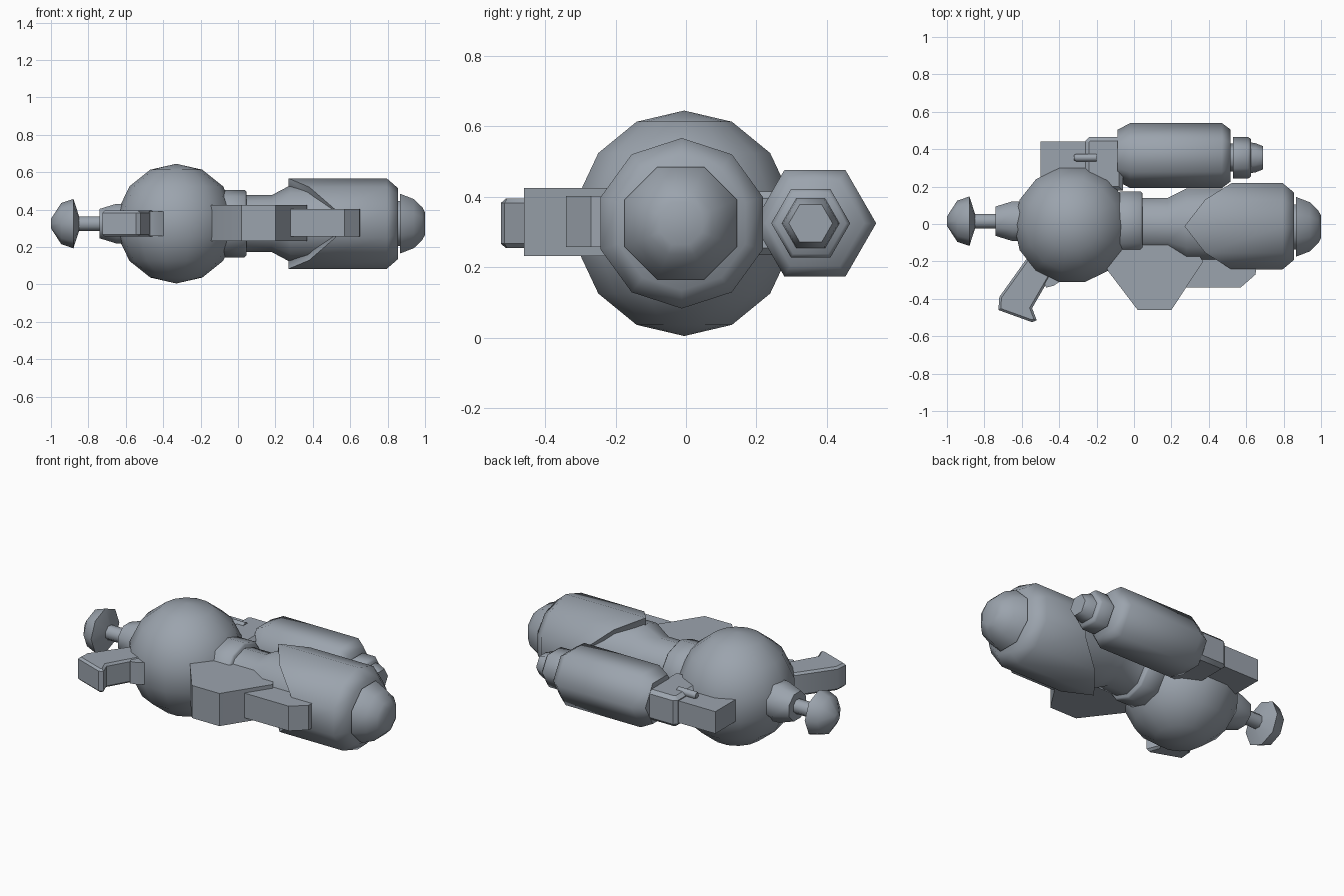
import bpy, bmesh, math
from mathutils import Matrix

cube = bpy.data.objects.get("Cube")
if cube:
    bpy.data.objects.remove(cube)

metal = bpy.data.materials.new("blue grey metal")
metal.use_nodes = True
COLOR = (0.33, 0.37, 0.42, 1)
metal.diffuse_color = COLOR
metal.node_tree.nodes["Principled BSDF"].inputs["Base Color"].default_value = COLOR
MID = 0.325


def finish(name, bm, angle):
    bmesh.ops.recalc_face_normals(bm, faces=bm.faces)
    mesh = bpy.data.meshes.new(name)
    bm.to_mesh(mesh)
    bm.free()
    mesh.materials.append(metal)
    obj = bpy.data.objects.new(name, mesh)
    bpy.context.collection.objects.link(obj)
    bpy.ops.object.select_all(action='DESELECT')
    obj.select_set(True)
    bpy.context.view_layer.objects.active = obj
    bpy.ops.object.shade_smooth_by_angle(angle=math.radians(angle))
    return obj


def turned(name, profile, sides, y=0.0, phase=0.0, angle=62, shift=None):
    """Turn (x, radius) points about an axis along x; phase 0 puts a corner on top."""
    bm = bmesh.new()
    rings = []
    for i, (x, r) in enumerate(profile):
        ring = []
        for k in range(sides):
            a = math.radians(phase) + math.tau * k / sides
            dx = shift(i, abs(math.sin(a))) if shift else 0
            ring.append(bm.verts.new((x + dx, y + r * math.sin(a), MID + r * math.cos(a))))
        rings.append(ring)
    for a, b in zip(rings, rings[1:]):
        for k in range(sides):
            n = (k + 1) % sides
            bm.faces.new((a[k], a[n], b[n], b[k]))
    bm.faces.new(rings[0])
    bm.faces.new(rings[-1])
    return finish(name, bm, angle)


def plate(name, outline, low, high, bevel=0.0):
    """Extrude an (x, y) outline between two heights."""
    bm = bmesh.new()
    face = bm.faces.new([bm.verts.new((x, y, low)) for x, y in outline])
    out = bmesh.ops.extrude_face_region(bm, geom=[face])
    top = [g for g in out["geom"] if isinstance(g, bmesh.types.BMVert)]
    bmesh.ops.translate(bm, verts=top, vec=(0, 0, high - low))
    if bevel:
        edges = [e for e in bm.edges if abs(e.verts[0].co.z - e.verts[1].co.z) < 0.001]
        bmesh.ops.bevel(bm, geom=edges, offset=bevel, segments=1, affect='EDGES')
    return finish(name, bm, 40)


# Round body chamber
bm = bmesh.new()
bmesh.ops.create_uvsphere(bm, u_segments=14, v_segments=7, radius=0.32,
                          matrix=Matrix.Translation((-0.33, -0.005, MID))
                          @ Matrix.Rotation(math.pi / 2, 4, 'Z'))
finish("body_sphere", bm, 62)

# Rear pull knob
turned("rear_socket", [(-0.74, 0.085), (-0.65, 0.115), (-0.55, 0.115)], 8, 0.015, 22.5)
turned("knob_rod", [(-0.88, 0.042), (-0.7, 0.042)], 8, 0.015, 22.5)
turned("knob", [(-1, 0.025), (-0.945, 0.11), (-0.88, 0.132), (-0.85, 0.04)], 8, 0.015)

# Barrel, from the collar to the muzzle
turned("barrel_collar", [(-0.1, 0.165), (-0.075, 0.18), (0.035, 0.18), (0.045, 0.17)], 10, 0.003)
turned("barrel_neck", [(0.0, 0.152), (0.18, 0.152), (0.28, 0.205), (0.6, 0.205)], 10, -0.005)


def notch(ring, side):
    # Rear rim swept forward on the two sides
    return 0.25 * max(0, side - 0.3) / 0.65 if ring < 2 else 0


turned("barrel_shell", [(0.27, 0.19), (0.27, 0.242), (0.795, 0.242), (0.855, 0.19)],
       10, -0.012, shift=notch)
turned("muzzle_core", [(0.8, 0.13), (0.9, 0.13)], 8, -0.015, 22.5)
turned("muzzle", [(0.866, 0.173), (0.94, 0.142), (0.985, 0.095), (1.0, 0.065)], 8, -0.015, 22.5)

# Side tank with its nozzle and bracket
TANK = 0.366
turned("side_tank", [(-0.087, 0.138), (-0.02, 0.174), (0.47, 0.174), (0.515, 0.14)], 6, TANK, 30)
turned("tank_stem", [(0.48, 0.075), (0.56, 0.075)], 6, TANK - 0.01, 30)
turned("tank_ring", [(0.53, 0.112), (0.61, 0.112), (0.625, 0.1)], 6, TANK - 0.012, 30)
turned("tank_nozzle", [(0.6, 0.085), (0.65, 0.078), (0.69, 0.062)], 6, TANK - 0.012, 30)
plate("tank_bracket", [(-0.26, 0.18), (-0.26, 0.445), (-0.24, 0.465), (-0.06, 0.465), (-0.06, 0.18)],
      0.235, 0.415, 0.02)
plate("bracket_arm", [(-0.5, 0.1), (-0.5, 0.44), (-0.22, 0.44), (-0.22, 0.1)], 0.26, 0.39)
turned("bracket_pin", [(-0.32, 0.017), (-0.31, 0.023), (-0.2, 0.023)], 6, 0.355).location.z = 0.08

# Grip, trigger and the two fins below the barrel
plate("grip", [(-0.57, -0.18), (-0.72, -0.39), (-0.725, -0.46), (-0.545, -0.525),
               (-0.52, -0.515), (-0.545, -0.45), (-0.4, -0.2)], 0.255, 0.395, 0.012)
plate("trigger", [(-0.52, -0.18), (-0.47, -0.34), (-0.43, -0.33), (-0.375, -0.295), (-0.37, -0.18)],
      0.26, 0.39)
plate("lower_fin", [(-0.168, -0.19), (-0.14, -0.25), (0.02, -0.46), (0.2, -0.46),
                    (0.35, -0.23), (0.37, -0.2), (0.3, -0.1), (-0.1, -0.1)], 0.232, 0.425)
plate("front_fin", [(0.25, -0.15), (0.28, -0.34), (0.57, -0.34), (0.65, -0.27), (0.66, -0.15)],
      0.257, 0.403)
